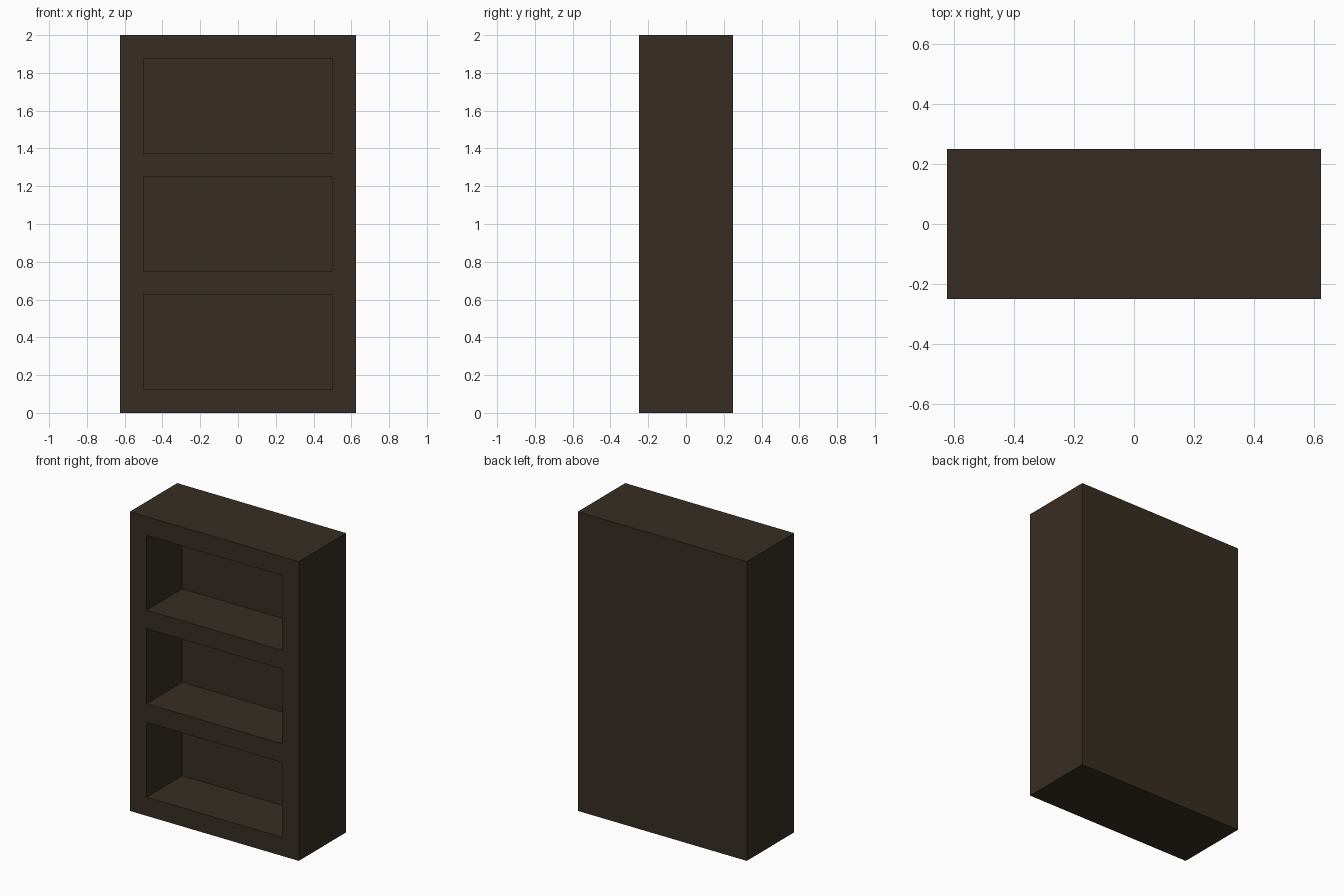
import bpy
import bmesh
import math
from mathutils import Vector

default = bpy.data.objects.get("Cube")
if default:
    bpy.data.objects.remove(default, do_unlink=True)

WIDTH, DEPTH, HEIGHT = 1.25, 0.5, 2.0
BOARD = 0.125            # thickness of sides, shelves and back panel
SHELVES = 3
OPENING = (HEIGHT - BOARD * (SHELVES + 1)) / SHELVES

# Dark wood
wood = bpy.data.materials.new("dark_wood")
wood.use_nodes = True
colour = (0.0385, 0.0268, 0.0172, 1.0)
wood.diffuse_color = colour
bsdf = wood.node_tree.nodes["Principled BSDF"]
bsdf.inputs["Base Color"].default_value = colour
bsdf.inputs["Roughness"].default_value = 0.8

# Solid block standing on the floor
bm = bmesh.new()
bmesh.ops.create_cube(bm, size=1.0)
bmesh.ops.scale(bm, vec=(WIDTH, DEPTH, HEIGHT), verts=bm.verts)
bmesh.ops.translate(bm, vec=(0, 0, HEIGHT / 2), verts=bm.verts)


def cut(point, normal):
    bmesh.ops.bisect_plane(bm, geom=bm.verts[:] + bm.edges[:] + bm.faces[:],
                           plane_co=point, plane_no=normal)


# Outline the openings
inner_x = WIDTH / 2 - BOARD
for x in (-inner_x, inner_x):
    cut((x, 0, 0), (1, 0, 0))
bottoms = [BOARD + i * (OPENING + BOARD) for i in range(SHELVES)]
for z in bottoms:
    cut((0, 0, z), (0, 0, 1))
    cut((0, 0, z + OPENING), (0, 0, 1))


def is_opening(face):
    c = face.calc_center_median()
    return (face.normal.y < -0.9 and abs(c.x) < inner_x
            and any(z < c.z < z + OPENING for z in bottoms))


# Push the openings in, leaving the back panel
bm.normal_update()
result = bmesh.ops.extrude_discrete_faces(
    bm, faces=[f for f in bm.faces if is_opening(f)])
verts = {v for f in result["faces"] for v in f.verts}
bmesh.ops.translate(bm, vec=Vector((0, DEPTH - BOARD, 0)), verts=list(verts))

# Merge the leftover flat cuts
bmesh.ops.dissolve_limit(bm, angle_limit=math.radians(1),
                         verts=bm.verts, edges=bm.edges)
bmesh.ops.recalc_face_normals(bm, faces=bm.faces)

# Bookcase object
mesh = bpy.data.meshes.new("bookcase")
bm.to_mesh(mesh)
bm.free()
mesh.materials.append(wood)
bookcase = bpy.data.objects.new("bookcase", mesh)
bpy.context.collection.objects.link(bookcase)
